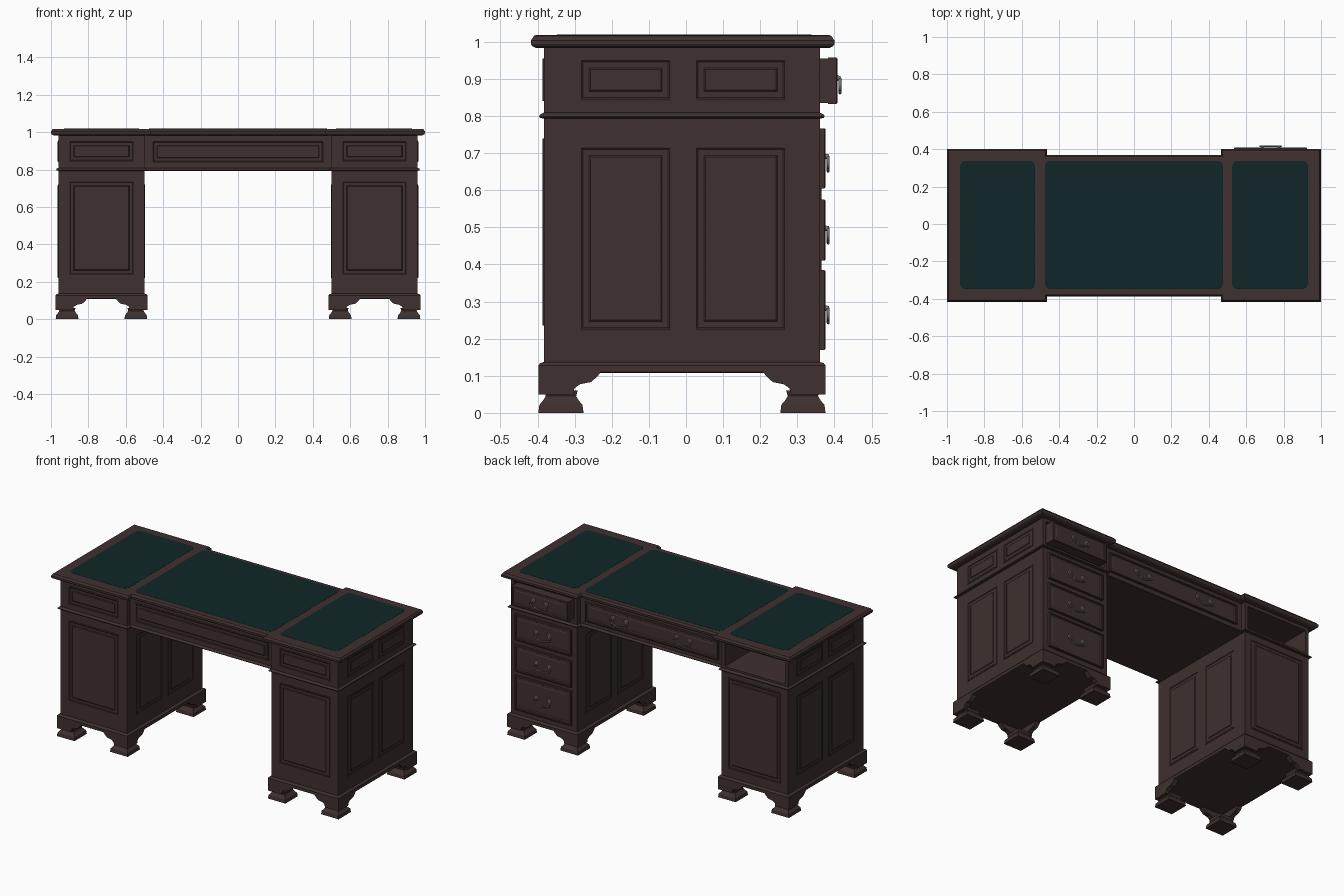
import bpy, bmesh, math
from mathutils import Matrix, Vector

if "Cube" in bpy.data.objects:
    bpy.data.objects.remove(bpy.data.objects["Cube"])


def material(name, rgb):
    m = bpy.data.materials.new(name)
    m.diffuse_color = (*rgb, 1)
    m.use_nodes = True
    m.node_tree.nodes["Principled BSDF"].inputs["Base Color"].default_value = m.diffuse_color
    return m


WOOD = material("dark_wood", (0.050, 0.030, 0.029))
LEATHER = material("green_leather", (0.005, 0.019, 0.020))
METAL = material("aged_metal", (0.22, 0.19, 0.18))


def finish(name, bm, mat):
    bmesh.ops.recalc_face_normals(bm, faces=bm.faces)
    me = bpy.data.meshes.new(name)
    bm.to_mesh(me)
    bm.free()
    me.materials.append(mat)
    ob = bpy.data.objects.new(name, me)
    bpy.context.collection.objects.link(ob)
    return ob


def offset(pts, d):
    """Mitred outward offset of a counter-clockwise outline."""
    out = []
    for i, p in enumerate(pts):
        a = (Vector(p) - Vector(pts[i - 1])).normalized()
        b = (Vector(pts[(i + 1) % len(pts)]) - Vector(p)).normalized()
        n1, n2 = Vector((a.y, -a.x)), Vector((b.y, -b.x))
        out.append(Vector(p) + (n1 + n2) * d / (1 + n1.dot(n2)))
    return out


def loft(name, pts, rings, mat=WOOD, matrix=None):
    """Stack an outline through (offset, height) rings and cap both ends."""
    bm = bmesh.new()
    loops = [[bm.verts.new((q.x, q.y, h)) for q in offset(pts, d)] for d, h in rings]
    n = len(pts)
    for lo, hi in zip(loops, loops[1:]):
        for i in range(n):
            j = (i + 1) % n
            bm.faces.new((lo[i], lo[j], hi[j], hi[i]))
    bm.faces.new(loops[0][::-1])
    bm.faces.new(loops[-1])
    if matrix:
        bm.transform(matrix)
    return finish(name, bm, mat)


def rect(x0, x1, y0, y1):
    return [(x0, y0), (x1, y0), (x1, y1), (x0, y1)]


def rounded(x0, x1, y0, y1, r):
    corners = [(x1 - r, y1 - r), (x0 + r, y1 - r), (x0 + r, y0 + r), (x1 - r, y0 + r)]
    return [(cx + r * math.cos(a), cy + r * math.sin(a))
            for k, (cx, cy) in enumerate(corners)
            for a in [(k + t / 5) * math.pi / 2 for t in range(6)]]


def notched(x, xi, y0, y1, step):
    """Breakfront outline: the middle is set back by step on both long sides."""
    return [(-x, y0), (-xi, y0), (-xi, y0 + step), (xi, y0 + step), (xi, y0), (x, y0),
            (x, y1), (xi, y1), (xi, y1 - step), (-xi, y1 - step), (-xi, y1), (-x, y1)]


def facing(origin, normal):
    """Frame on a vertical face: local x across, y up, z outward."""
    n, v = Vector(normal), Vector((0, 0, 1))
    u = v.cross(n)
    return Matrix.Translation(origin) @ Matrix((u, v, n)).transposed().to_4x4()


RAISED = [(0, -0.004), (0, 0.003), (-0.006, 0.004), (-0.010, 0.001), (-0.026, 0.001), (-0.03, 0.004)]
DRAWER = [(0, -0.01), (0, 0.012), (-0.003, 0.015), (-0.009, 0.015), (-0.012, 0.010),
          (-0.024, 0.010), (-0.028, 0.012)]


def panel(name, center, w, z0, z1, normal, rings=RAISED):
    h = (z1 - z0) / 2
    return loft(name, rect(-w / 2, w / 2, -h, h), rings, WOOD,
                facing((center[0], center[1], z0 + h), normal))


def handle(x, y, z):
    """Swan-neck bail hung from two round rosettes, on the back face."""
    m = facing((x, y, z), (0, 1, 0))
    bm = bmesh.new()
    for s in (-1, 1):
        for r, d, o in ((0.017, 0.005, 0.001), (0.008, 0.012, 0.006)):
            bmesh.ops.create_cone(bm, cap_ends=True, segments=16, radius1=r, radius2=r * 0.7, depth=d,
                                  matrix=Matrix.Translation((s * 0.045, 0, o)))
    bm.transform(m)
    finish("handle_rosettes", bm, METAL)
    cu = bpy.data.curves.new("handle_bail", 'CURVE')
    cu.dimensions = '3D'
    cu.bevel_depth, cu.bevel_resolution, cu.resolution_u = 0.004, 2, 6
    cu.use_fill_caps = True
    half = [(0.045, 0.0), (0.056, -0.012), (0.050, -0.028), (0.034, -0.030), (0.020, -0.037)]
    pts = [(-a, b) for a, b in half] + [(0, -0.040)] + half[::-1]
    sp = cu.splines.new('BEZIER')
    sp.bezier_points.add(len(pts) - 1)
    for bp, (a, b) in zip(sp.bezier_points, pts):
        bp.co = m @ Vector((a, b, 0.010))
        bp.handle_left_type = bp.handle_right_type = 'AUTO'
    cu.materials.append(METAL)
    bpy.context.collection.objects.link(bpy.data.objects.new("handle_bail", cu))


Y0, Y1 = -0.383, 0.361          # pedestal front and back faces
XI, XO = 0.50, 0.96             # pedestal inner and outer faces

# Desk top with moulded edge, and three leather insets
loft("desk_top", notched(1.0, 0.465, -0.418, 0.40, 0.031),
     [(-0.014, 0.983), (-0.004, 0.988), (0, 0.994), (0, 1.004), (-0.004, 1.009), (-0.008, 1.016), (-0.014, 1.018)])
for nm, x0, x1 in (("left", -0.93, -0.53), ("centre", -0.477, 0.475), ("right", 0.525, 0.93)):
    loft(f"leather_{nm}", rounded(x0, x1, -0.348, 0.338, 0.03),
         [(0, 1.014), (0, 1.019), (-0.002, 1.020)], LEATHER)

# Waist moulding and centre frieze
loft("waist_moulding", notched(XO, XI, Y0, Y1, 0.03),
     [(0, 0.793), (0.010, 0.795), (0.013, 0.799), (0.010, 0.804), (0, 0.809)])
loft("centre_frieze", rect(-0.51, 0.51, Y0 + 0.03, Y1 - 0.03), [(0, 0.80), (0, 0.985)])
panel("centre_front_panel", (0, Y0 + 0.03), 0.92, 0.835, 0.955, (0, -1, 0))
panel("centre_drawer", (0, Y1 - 0.03), 0.92, 0.835, 0.955, (0, 1, 0), DRAWER)
for x in (-0.22, 0.22):
    handle(x, Y1 - 0.018, 0.905)

for s, side in ((-1, "left"), (1, "right")):
    xa, xb = sorted((s * XI, s * XO))
    xc = (xa + xb) / 2

    # Pedestal body and plinth
    loft(f"{side}_pedestal", rect(xa, xb, Y0, Y1), [(0, 0.12), (0, 0.80)])
    loft(f"{side}_plinth", rect(xa, xb, Y0, Y1),
         [(0.010, 0.108), (0.015, 0.110), (0.015, 0.128), (0.010, 0.134), (0, 0.137)])

    # Upper box with an open drawer niche at the back
    bm = bmesh.new()
    bmesh.ops.create_cube(bm, size=1, matrix=Matrix.Translation((xc, (Y0 + Y1) / 2, 0.8925))
                          @ Matrix.Diagonal((XO - XI, Y1 - Y0, 0.185, 1)))
    back = max(bm.faces, key=lambda f: f.calc_center_median().y)
    bmesh.ops.inset_region(bm, faces=[back], thickness=0.03)
    hole = bmesh.ops.extrude_discrete_faces(bm, faces=[back])["faces"][0]
    bmesh.ops.translate(bm, verts=hole.verts, vec=(0, -0.65, 0))
    finish(f"{side}_upper_box", bm, WOOD)

    # Raised panels on the front and on both pedestal sides
    panel(f"{side}_front_panel", (xc, Y0), 0.35, 0.235, 0.74, (0, -1, 0))
    panel(f"{side}_front_upper_panel", (xc, Y0), 0.35, 0.84, 0.955, (0, -1, 0))
    for yc in (-0.163, 0.147):
        panel(f"{side}_outer_panel", (s * XO, yc), 0.25, 0.22, 0.72, (s, 0, 0))
        panel(f"{side}_outer_upper_panel", (s * XO, yc), 0.25, 0.84, 0.955, (s, 0, 0))
        panel(f"{side}_inner_panel", (s * XI, yc), 0.25, 0.22, 0.72, (-s, 0, 0))

    # Ogee bracket feet: a square pad and two scrolled brackets per corner
    scroll = [(0, 0.05), (0.095, 0.05), (0.097, 0.066), (0.112, 0.077), (0.142, 0.083),
              (0.158, 0.097), (0.170, 0.112), (0, 0.112)]
    for fx, dx in ((xa - 0.015, 1), (xb + 0.015, -1)):
        for fy, dy in ((Y0 - 0.015, 1), (Y1 + 0.015, -1)):
            corner = Matrix.Translation((fx, fy, 0)) @ Matrix.Diagonal((dx, dy, 1, 1))
            loft(f"{side}_foot", rect(0, 0.122, 0, 0.122),
                 [(0, 0), (-0.003, 0.022), (-0.012, 0.032), (-0.020, 0.045), (-0.016, 0.060)], WOOD, corner)
            along_x = Matrix(((1, 0, 0, 0), (0, 0, 1, 0), (0, 1, 0, 0), (0, 0, 0, 1)))
            along_y = Matrix(((0, 0, 1, 0), (1, 0, 0, 0), (0, 1, 0, 0), (0, 0, 0, 1)))
            for turn in (along_x, along_y):
                loft(f"{side}_foot_bracket", scroll, [(0, 0), (0, 0.03)], WOOD, corner @ turn)

# Door on the back of the left pedestal
panel("left_door", (-0.73, Y1), 0.37, 0.19, 0.76, (0, 1, 0))

# Drawers in the right pedestal, the top one pulled out a little
loft("top_drawer_box", rect(0.535, 0.925, -0.2, 0.395), [(0, 0.835), (0, 0.955)])
panel("top_drawer_front", (0.73, 0.393), 0.39, 0.833, 0.957, (0, 1, 0), DRAWER)
handle(0.73, 0.405, 0.902)
for z0, z1 in ((0.605, 0.767), (0.41, 0.575), (0.17, 0.385)):
    panel("pedestal_drawer", (0.73, Y1), 0.39, z0, z1, (0, 1, 0), DRAWER)
    handle(0.73, Y1 + 0.012, (z0 + z1) / 2 + 0.005)
